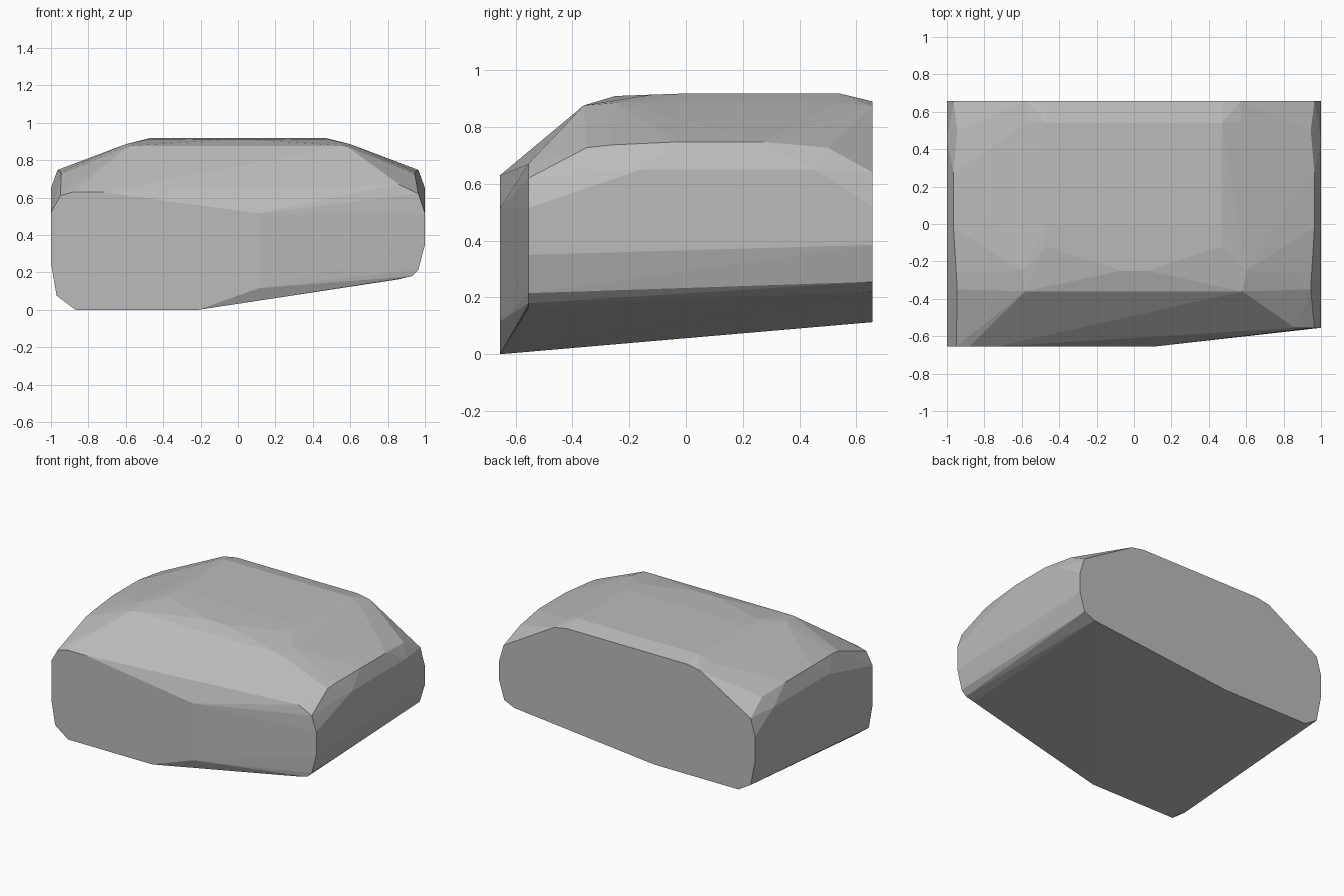
import bpy, bmesh

if "Cube" in bpy.data.objects:
    bpy.data.objects.remove(bpy.data.objects["Cube"])

# Faceted boulder: convex hull around a few cut profiles
FRONT, CORNER, BACK = -0.655, -0.555, 0.657

# flat front cut, left part (x, z)
front_cut = [(-0.87, 0), (-0.21, 0), (0.11, 0.115), (0.11, 0.515), (-0.73, 0.63),
             (-0.88, 0.63), (-0.95, 0.61), (-1, 0.52), (-1, 0.25), (-0.97, 0.075)]
# right front corner (x, z)
corner_cut = [(0.86, 0.163), (0.93, 0.18), (0.965, 0.215), (1, 0.35), (1, 0.515),
              (0.965, 0.62), (0.86, 0.67)]
# flat back cut, lower edge (x, z)
back_cut = [(-0.87, 0.113), (-0.21, 0.113), (0.88, 0.22), (0.96, 0.255),
            (1, 0.385), (-1, 0.35), (-0.965, 0.17)]
# crown and shoulders, mirrored left to right (x, y, z)
crown = [(0.47, BACK, 0.89), (0.57, BACK, 0.872), (0.965, BACK, 0.64), (1, BACK, 0.52),
         (0.47, 0.54, 0.918), (0.57, 0.54, 0.886), (0.47, 0.0, 0.918),
         (0.47, -0.12, 0.914), (0.07, -0.25, 0.909), (0.6, -0.25, 0.885),
         (0.58, -0.36, 0.876), (0.945, 0.5, 0.727), (0.965, 0.27, 0.748),
         (0.965, -0.02, 0.748), (0.95, -0.26, 0.737), (0.945, -0.35, 0.727),
         (1, 0.45, 0.65), (1, -0.16, 0.65)]

points = [(x, FRONT, z) for x, z in front_cut]
points += [(x, CORNER, z) for x, z in corner_cut]
points += [(x, BACK, z) for x, z in back_cut]
points += [(s * x, y, z) for x, y, z in crown for s in (1, -1)]

bm = bmesh.new()
for p in points:
    bm.verts.new(p)
hull = bmesh.ops.convex_hull(bm, input=bm.verts[:])
unused = [v for v in bm.verts if not v.link_faces]
bmesh.ops.delete(bm, geom=unused, context='VERTS')
bmesh.ops.dissolve_limit(bm, angle_limit=0.01, verts=bm.verts[:], edges=bm.edges[:])
bmesh.ops.recalc_face_normals(bm, faces=bm.faces[:])

mesh = bpy.data.meshes.new("boulder")
bm.to_mesh(mesh)
bm.free()
boulder = bpy.data.objects.new("boulder", mesh)
bpy.context.collection.objects.link(boulder)

# Single stone colour
stone = bpy.data.materials.new("stone grey")
stone.diffuse_color = (0.5, 0.5, 0.5, 1)
stone.use_nodes = True
stone.node_tree.nodes["Principled BSDF"].inputs["Base Color"].default_value = stone.diffuse_color
mesh.materials.append(stone)
